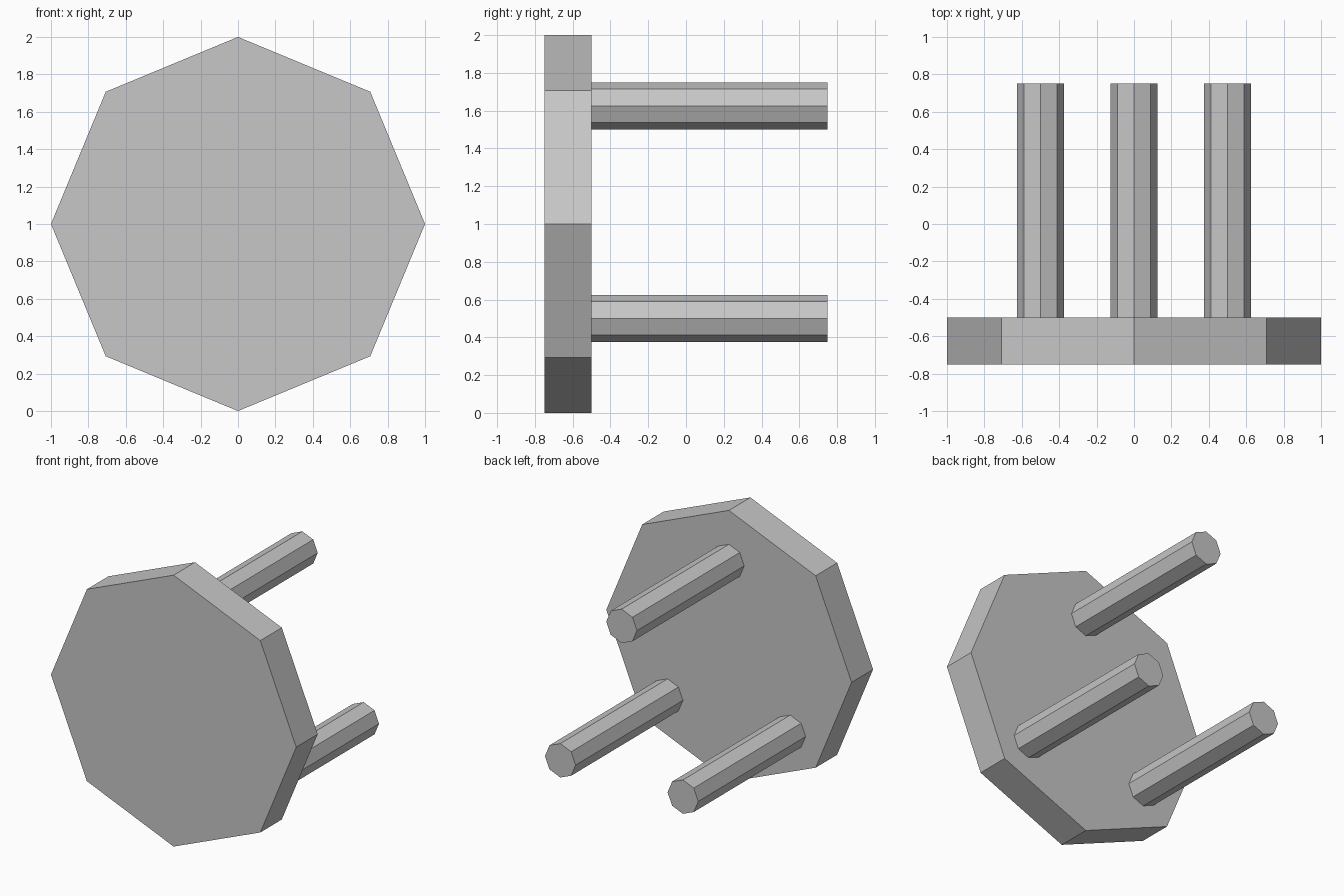
import bpy
import math
from mathutils import Matrix

cube = bpy.data.objects.get("Cube")
if cube:
    bpy.data.objects.remove(cube, do_unlink=True)

# Single grey material
grey = bpy.data.materials.new("light grey")
grey.use_nodes = True
colour = (0.57, 0.57, 0.57, 1)
grey.diffuse_color = colour
grey.node_tree.nodes["Principled BSDF"].inputs["Base Color"].default_value = colour


def octagonal_bar(name, radius, x, z, y_front, y_back):
    """Flat-sided eight-sided cylinder lying along y, with a corner pointing up."""
    bpy.ops.mesh.primitive_cylinder_add(
        vertices=8, radius=radius, depth=y_back - y_front)
    bar = bpy.context.object
    bar.name = name
    bar.data.transform(Matrix.Rotation(math.radians(90), 4, "X"))
    bar.location = (x, (y_front + y_back) / 2, z)
    bar.data.materials.append(grey)
    return bar


# Thick octagonal seat facing the front
octagonal_bar("seat", 1, 0, 1, -0.75, -0.5)

# Three legs reaching backwards from the seat
for name, x, z in (("top_leg", 0, 1.625),
                   ("left_leg", 0.5, 0.5),
                   ("right_leg", -0.5, 0.5)):
    octagonal_bar(name, 0.125, x, z, -0.5, 0.75)
